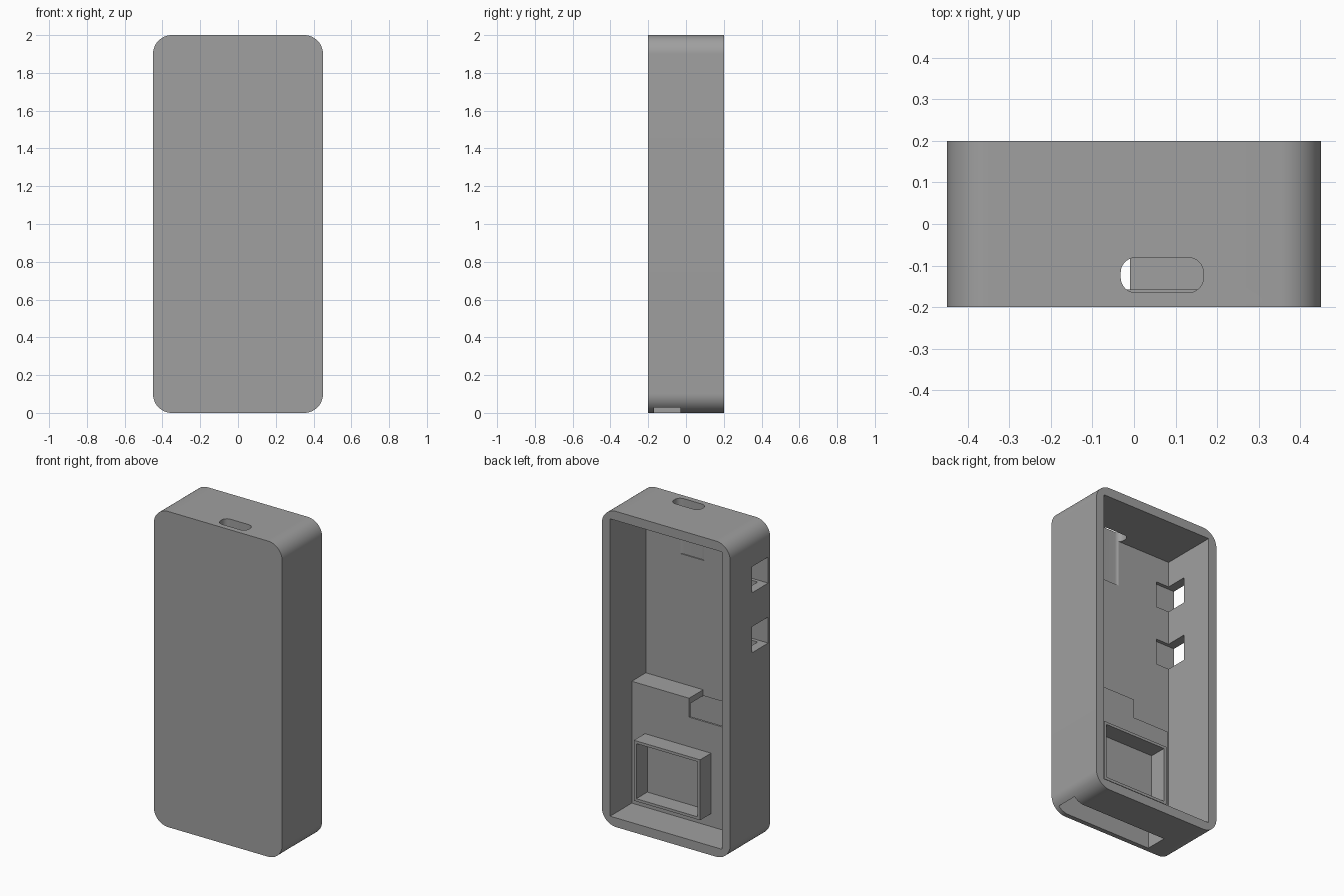
import bpy, bmesh, math
from mathutils import Vector

if "Cube" in bpy.data.objects:
    bpy.data.objects.remove(bpy.data.objects["Cube"])

grey = bpy.data.materials.new("plain grey")
grey.diffuse_color = (0.35, 0.35, 0.35, 1)
grey.use_nodes = True
grey.node_tree.nodes["Principled BSDF"].inputs["Base Color"].default_value = grey.diffuse_color


def obj_from_bmesh(name, bm):
    bmesh.ops.recalc_face_normals(bm, faces=bm.faces)
    me = bpy.data.meshes.new(name)
    bm.to_mesh(me)
    bm.free()
    me.materials.append(grey)
    ob = bpy.data.objects.new(name, me)
    bpy.context.collection.objects.link(ob)
    return ob


def box(name, x, y, z):
    """Box from (min, max) pairs."""
    bm = bmesh.new()
    bmesh.ops.create_cube(bm, size=1)
    for v in bm.verts:
        v.co = Vector([r[0] if c < 0 else r[1] for c, r in zip(v.co, (x, y, z))])
    return obj_from_bmesh(name, bm)


def rounded_prism(name, u, v, r, depth, place, seg=12):
    """Rounded rectangle in u, v extruded over depth; place maps (u, v, d) to xyz."""
    pts = []
    for cu, cv, a0 in ((u[1] - r, v[1] - r, 0), (u[0] + r, v[1] - r, 90),
                       (u[0] + r, v[0] + r, 180), (u[1] - r, v[0] + r, 270)):
        for i in range(seg + 1):
            a = math.radians(a0 + 90 * i / seg)
            pts.append((cu + r * math.cos(a), cv + r * math.sin(a)))
    bm = bmesh.new()
    rings = [[bm.verts.new(place(a, b, d)) for a, b in pts] for d in depth]
    n = len(pts)
    for i in range(n):
        j = (i + 1) % n
        bm.faces.new((rings[0][i], rings[0][j], rings[1][j], rings[1][i]))
    bm.faces.new(rings[0])
    bm.faces.new(rings[1])
    return obj_from_bmesh(name, bm)


def combine(target, tool, operation):
    mod = target.modifiers.new("cut", 'BOOLEAN')
    mod.operation = operation
    mod.solver = 'EXACT'
    mod.object = tool
    bpy.context.view_layer.objects.active = target
    bpy.ops.object.modifier_apply(modifier=mod.name)
    bpy.data.objects.remove(tool, do_unlink=True)


# Outer case with rounded corners, open at the back
case = rounded_prism("case_body", (-0.45, 0.45), (0, 2), 0.1, (-0.2, 0.2),
                     lambda a, b, d: (a, d, b), seg=16)
combine(case, box("cavity", (-0.392, 0.392), (-0.158, 0.4), (0.058, 1.942)), 'DIFFERENCE')

# Stepped housing at the lower end
combine(case, box("low_step", (-0.265, 0.41), (-0.18, -0.017), (0.04, 0.71)), 'UNION')
combine(case, box("high_step", (-0.01, 0.41), (-0.18, -0.017), (0.3, 0.83)), 'UNION')

# Pocket inside the housing, open through the bottom
combine(case, box("pocket", (-0.25, 0.421), (-0.17, -0.03), (-0.1, 0.792)), 'DIFFERENCE')

# Rounded port through the top, running into the front plate
combine(case, rounded_prism("port", (-0.032, 0.167), (-0.165, -0.081), 0.036, (1.65, 2.1),
                            lambda a, b, d: (a, b, d)), 'DIFFERENCE')

# Two square windows in the left wall
for z in (1.235, 1.615):
    combine(case, box("window", (-0.6, -0.3), (-0.18, -0.02), (z, z + 0.165)), 'DIFFERENCE')

# Raised frame standing on the housing
frame = box("raised_frame", (-0.164, 0.30), (-0.025, 0.093), (0.14, 0.523))
combine(frame, box("frame_opening", (-0.147, 0.283), (-0.1, 0.2), (0.157, 0.506)), 'DIFFERENCE')

for ob in (case, frame):
    bpy.ops.object.select_all(action='DESELECT')
    ob.select_set(True)
    bpy.context.view_layer.objects.active = ob
    bpy.ops.object.shade_smooth_by_angle(angle=math.radians(30))
